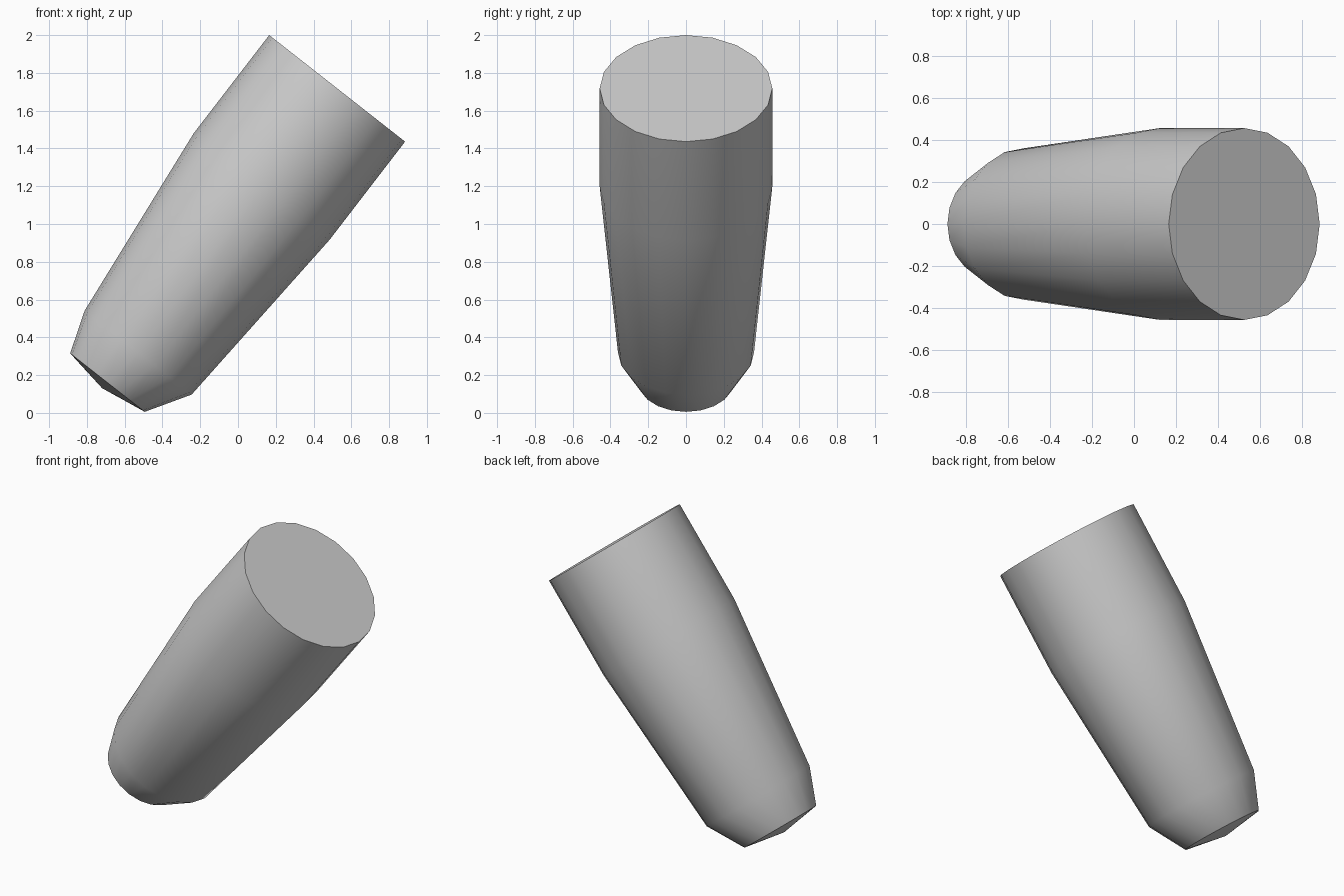
import bpy, bmesh, math
from mathutils import Matrix, Vector

cube = bpy.data.objects.get("Cube")
if cube:
    bpy.data.objects.remove(cube, do_unlink=True)

SIDES = 20
TOP = Vector((0.525, 0, 1.718))
TILT = Matrix.Translation(TOP) @ Matrix.Rotation(math.radians(38.1), 4, 'Y')

# Rings down the axis: depth, radius, sideways shift
RINGS = [(0, 0.457, 0), (0.656, 0.457, 0.006), (1.751, 0.36, 0.034), (1.976, 0.251, 0.004)]
TIP_DEPTH = 2.017

grey = bpy.data.materials.new("plain grey")
grey.use_nodes = True
colour = (0.6, 0.6, 0.6, 1)
grey.diffuse_color = colour
grey.node_tree.nodes["Principled BSDF"].inputs["Base Color"].default_value = colour

# Tapered body: lofted rings, a flat top and a shallow cone below
bm = bmesh.new()
loops = []
for depth, radius, shift in RINGS:
    angles = [math.tau * i / SIDES for i in range(SIDES)]
    loops.append([bm.verts.new((shift + radius * math.cos(a), radius * math.sin(a), -depth))
                  for a in angles])
bm.faces.new(loops[0])
for upper, lower in zip(loops, loops[1:]):
    for i in range(SIDES):
        j = (i + 1) % SIDES
        bm.faces.new((upper[i], lower[i], lower[j], upper[j]))
tip = bm.verts.new((0, 0, -TIP_DEPTH))
for i in range(SIDES):
    bm.faces.new((loops[-1][i], tip, loops[-1][(i + 1) % SIDES]))
bmesh.ops.recalc_face_normals(bm, faces=bm.faces)
bm.transform(TILT)

mesh = bpy.data.meshes.new("tapered_peg")
bm.to_mesh(mesh)
bm.free()
mesh.materials.append(grey)
peg = bpy.data.objects.new("tapered_peg", mesh)
bpy.context.collection.objects.link(peg)

# Smooth sides with sharp rims
bpy.ops.object.select_all(action='DESELECT')
peg.select_set(True)
bpy.context.view_layer.objects.active = peg
bpy.ops.object.shade_smooth_by_angle(angle=math.radians(30))
